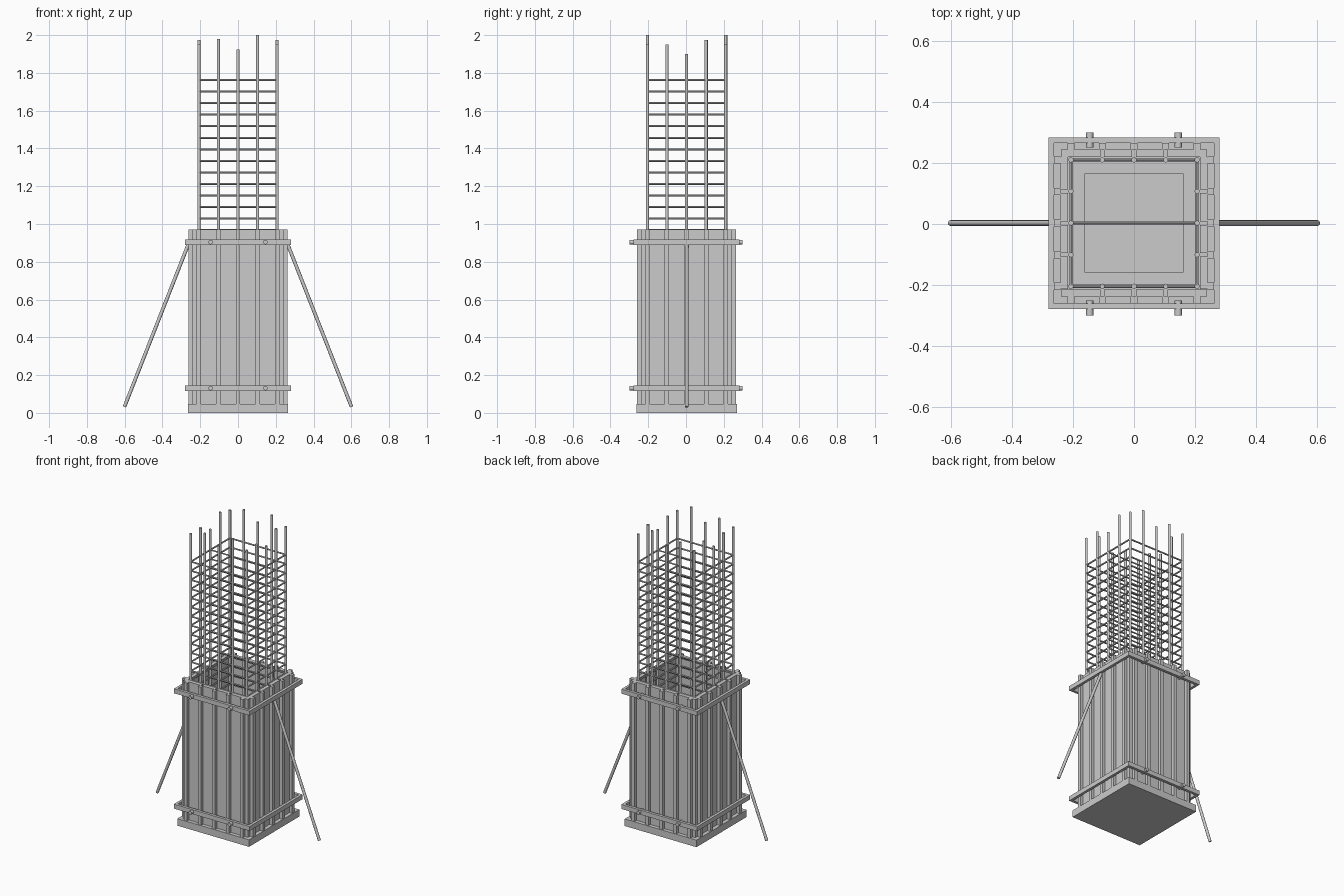
import bpy, math
from mathutils import Vector

if "Cube" in bpy.data.objects:
    bpy.data.objects.remove(bpy.data.objects["Cube"])

CY = 0.003          # the column sits slightly off centre because of the bolts
BAR = 0.207         # distance of the reinforcing bars from the axis
BASE_TOP = 0.047
PANEL_TOP = 0.972
GRID = [-BAR, -0.104, 0, 0.104, BAR]


def box(name, lo, hi):
    lo, hi = Vector(lo), Vector(hi)
    bpy.ops.mesh.primitive_cube_add(size=1, location=(lo + hi) / 2)
    ob = bpy.context.object
    ob.name = name
    ob.scale = hi - lo
    bpy.ops.object.transform_apply(location=True, rotation=False, scale=True)
    return ob


def rod(name, a, b, r, sides=12):
    a, b = Vector(a), Vector(b)
    bpy.ops.mesh.primitive_cylinder_add(vertices=sides, radius=r, depth=(b - a).length,
                                        location=(a + b) / 2)
    ob = bpy.context.object
    ob.name = name
    ob.rotation_euler = (b - a).to_track_quat('Z', 'Y').to_euler()
    bpy.ops.object.shade_smooth_by_angle(angle=math.radians(40))
    return ob


def side_box(name, k, u0, u1, d0, d1, z0, z1):
    """Box on side k: u runs along the side, d points outwards."""
    lo, hi = [(u0, d0), (u1, d1)]
    def turn(u, d):
        return [(u, -d), (d, u), (-u, d), (-d, -u)][k]
    p, q = turn(*lo), turn(*hi)
    return box(name, (min(p[0], q[0]), min(p[1], q[1]) + CY, z0),
               (max(p[0], q[0]), max(p[1], q[1]) + CY, z1))


# Base slab and the low kicker inside the form
box("base_slab", (-0.266, -0.266 + CY, 0), (0.266, 0.266 + CY, BASE_TOP))
box("kicker", (-0.162, -0.162 + CY, BASE_TOP - 0.005), (0.162, 0.162 + CY, BASE_TOP + 0.012))

# Four form sides: boards, outer studs over the joints, clamps
for k in range(4):
    end = 0.24 if k % 2 == 0 else 0.216
    edges = [-end, -0.104, 0, 0.104, end]
    for i in range(4):
        u0 = edges[i] + (0.006 if i > 0 else 0)
        u1 = edges[i + 1] - (0.006 if i < 3 else 0)
        side_box("form_board", k, u0, u1, 0.217, 0.241, BASE_TOP, PANEL_TOP)
    for u in GRID:
        side_box("stud", k, u - 0.0115, u + 0.0115, 0.241, 0.263, BASE_TOP, PANEL_TOP)
    cl = 0.281 if k % 2 == 0 else 0.263
    for z in (0.131, 0.904):
        side_box("clamp", k, -cl, cl, 0.263, 0.281, z - 0.015, z + 0.015)

# Clamp bolts on front and back
for z in (0.131, 0.904):
    for x in (-0.145, 0.145):
        rod("clamp_bolt", (x, -0.3, z), (x, -0.25, z), 0.012)
        rod("clamp_bolt", (x, 0.25, z), (x, 0.3, z), 0.012)

# Vertical reinforcing bars of uneven height
TOP_X = {-0.104: 1.98, 0: 1.925, 0.104: 2.0}     # bars in front and back rows
TOP_Y = {-0.104: 1.95, 0: 1.90, 0.104: 1.975}    # bars in side rows
for x in GRID:
    for y in GRID:
        on_x, on_y = abs(x) == BAR, abs(y) == BAR
        if not (on_x or on_y):
            continue
        top = 1.95 if on_x and on_y else TOP_X[x] if on_y else TOP_Y[y]
        rod("rebar", (x, y + CY, BASE_TOP), (x, y + CY, top), 0.0085, 10)

# Square stirrups with one cross tie each
for i in range(28):
    z = 1.762 - 0.0611 * i
    for s in (-1, 1):
        rod("stirrup", (-BAR, s * BAR + CY, z), (BAR, s * BAR + CY, z), 0.0052, 8)
        rod("stirrup", (s * BAR, -BAR + CY, z), (s * BAR, BAR + CY, z), 0.0052, 8)
    rod("cross_tie", (-BAR, CY, z), (BAR, CY, z), 0.0045, 8)

# Slanted braces left and right
for s in (-1, 1):
    rod("brace", (s * 0.262, CY, 0.895), (s * 0.601, CY, 0.032), 0.0095)
